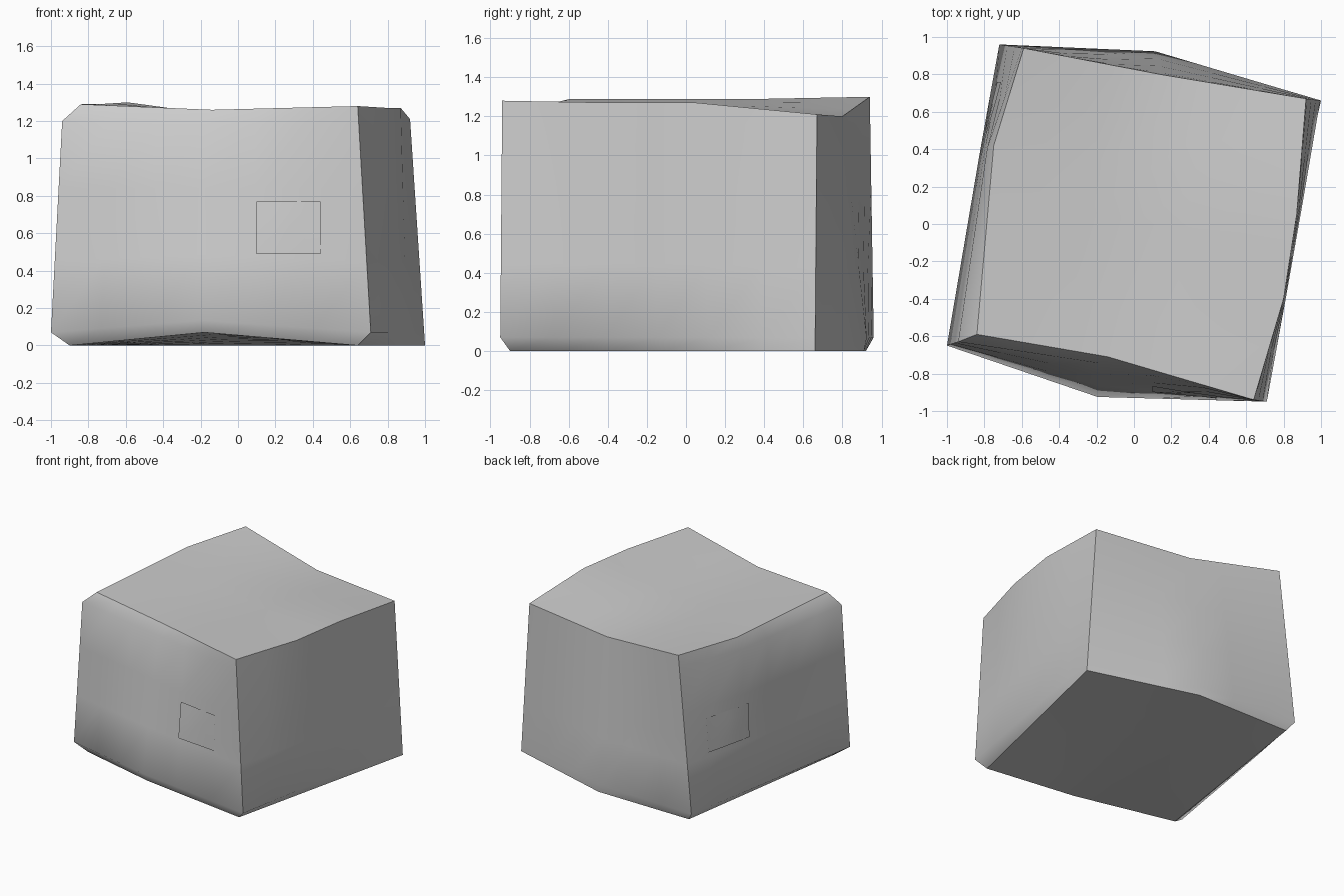
import bpy, bmesh
from mathutils import Vector
from mathutils.bvhtree import BVHTree

cube = bpy.data.objects.get("Cube")
if cube:
    bpy.data.objects.remove(cube)

grey = bpy.data.materials.new("plain_grey")
grey.use_nodes = True
colour = (0.6, 0.6, 0.6, 1)
grey.diffuse_color = colour
grey.node_tree.nodes["Principled BSDF"].inputs["Base Color"].default_value = colour


def make_object(name, bm):
    for face in bm.faces:
        face.smooth = True
    mesh = bpy.data.meshes.new(name)
    bm.to_mesh(mesh)
    mesh.materials.append(grey)
    obj = bpy.data.objects.new(name, mesh)
    bpy.context.collection.objects.link(obj)


# Corners of the warped block
top_fl, top_fr = (-.84, -.59, 1.29), (.64, -.94, 1.28)
top_bl, top_br = (-.59, .94, 1.3), (.92, .67, 1.21)
base_fl, base_fr = (-.9, -.61, 0), (.64, -.9, 0)
base_bl, base_br = (-.67, .92, 0), (1, .66, 0)

# Heights of the chipped corners along an upright edge
LOW, HIGH = .055, .93
half, third = 1 / 2, 1 / 3


def edge(start, end, *bends):
    """Bent edge as a list of (fraction, point)."""
    stops = [(0, start), *bends, (1, end)]
    return [(t, Vector(p)) for t, p in stops]


def along(line, t):
    for (t0, p0), (t1, p1) in zip(line, line[1:]):
        if t <= t1 + 1e-6:
            return p0.lerp(p1, (t - t0) / (t1 - t0))


def flipped(line):
    return [(1 - t, p) for t, p in reversed(line)]


# The twelve edges: uprights, top rim, base rim
up_fl = edge(base_fl, top_fl, (LOW, (-1, -.65, .07)), (HIGH, (-.94, -.63, 1.2)))
up_fr = edge(base_fr, top_fr, (LOW, (.71, -.95, .07)))
up_br = edge(base_br, top_br)
up_bl = edge(base_bl, top_bl, (LOW, (-.72, .96, .07)))
rim_f = edge(top_fl, top_fr, (half, (-.14, -.71, 1.26)))
rim_r = edge(top_fr, top_br, (third, (.8, -.4, 1.27)), (2 * third, (.87, .05, 1.27)))
rim_b = edge(top_bl, top_br, (half, (.14, .8, 1.2)))
rim_l = edge(top_fl, top_bl, (2 * third, (-.75, .42, 1.29)))
foot_f = edge(base_fl, base_fr, (half, (-.18, -.89, .07)))
foot_r = edge(base_fr, base_br)
foot_b = edge(base_bl, base_br, (half, (.14, .91, 0)))
foot_l = edge(base_fl, base_bl)

even = [i / 6 for i in range(7)]
uprights = [0, LOW, .35, .65, HIGH, 1]
bm = bmesh.new()
side_of = bm.faces.layers.int.new("side")


def add_side(number, bottom, top, left, right, rows):
    """Smooth patch stretched between four edges."""
    grid = []
    for v in rows:
        line = []
        for u in even:
            b, t = along(bottom, u), along(top, u)
            l, r = along(left, v), along(right, v)
            low = bottom[0][1].lerp(bottom[-1][1], u)
            high = top[0][1].lerp(top[-1][1], u)
            line.append(bm.verts.new(b.lerp(t, v) + l.lerp(r, u) - low.lerp(high, v)))
        grid.append(line)
    for r, s in zip(grid, grid[1:]):
        for i in range(len(even) - 1):
            bm.faces.new((r[i], r[i + 1], s[i + 1], s[i]))[side_of] = number


# Body: six patches, front, right, back, left, top, base
add_side(0, foot_f, rim_f, up_fl, up_fr, uprights)
add_side(1, foot_r, rim_r, up_fr, up_br, uprights)
add_side(2, flipped(foot_b), flipped(rim_b), up_br, up_bl, uprights)
add_side(3, flipped(foot_l), flipped(rim_l), up_bl, up_fl, uprights)
add_side(4, rim_f, rim_b, rim_l, rim_r, even)
add_side(5, foot_b, foot_f, flipped(foot_l), flipped(foot_r), even)

# Weld the patches and keep only the block's own edges sharp
bmesh.ops.remove_doubles(bm, verts=bm.verts, dist=.001)
bmesh.ops.recalc_face_normals(bm, faces=bm.faces)
for e in bm.edges:
    e.smooth = len({f[side_of] for f in e.link_faces}) == 1
make_object("block_body", bm)
surface = BVHTree.FromBMesh(bm)
bm.free()


def add_panel(name, start, across, height, direction, steps=4):
    """Thin square sheet laid just proud of the body."""
    panel = bmesh.new()
    rows = []
    for i in range(steps + 1):
        row = []
        for j in range(steps + 1):
            origin = Vector(start) + Vector(across) * i / steps
            origin.z += height * j / steps
            hit = surface.ray_cast(origin, Vector(direction))[0]
            row.append(panel.verts.new(hit - Vector(direction) * .009))
        rows.append(row)
    for r, s in zip(rows, rows[1:]):
        for j in range(steps):
            panel.faces.new((r[j], s[j], s[j + 1], r[j + 1]))
    make_object(name, panel)
    panel.free()


# Small square panels on the front and on the opposite corner's side
add_panel("front_panel", (.1, -2, .49), (.34, 0, 0), .28, (0, 1, 0))
add_panel("side_panel", (-2, .76, .49), (0, -.39, 0), .27, (1, 0, 0))
